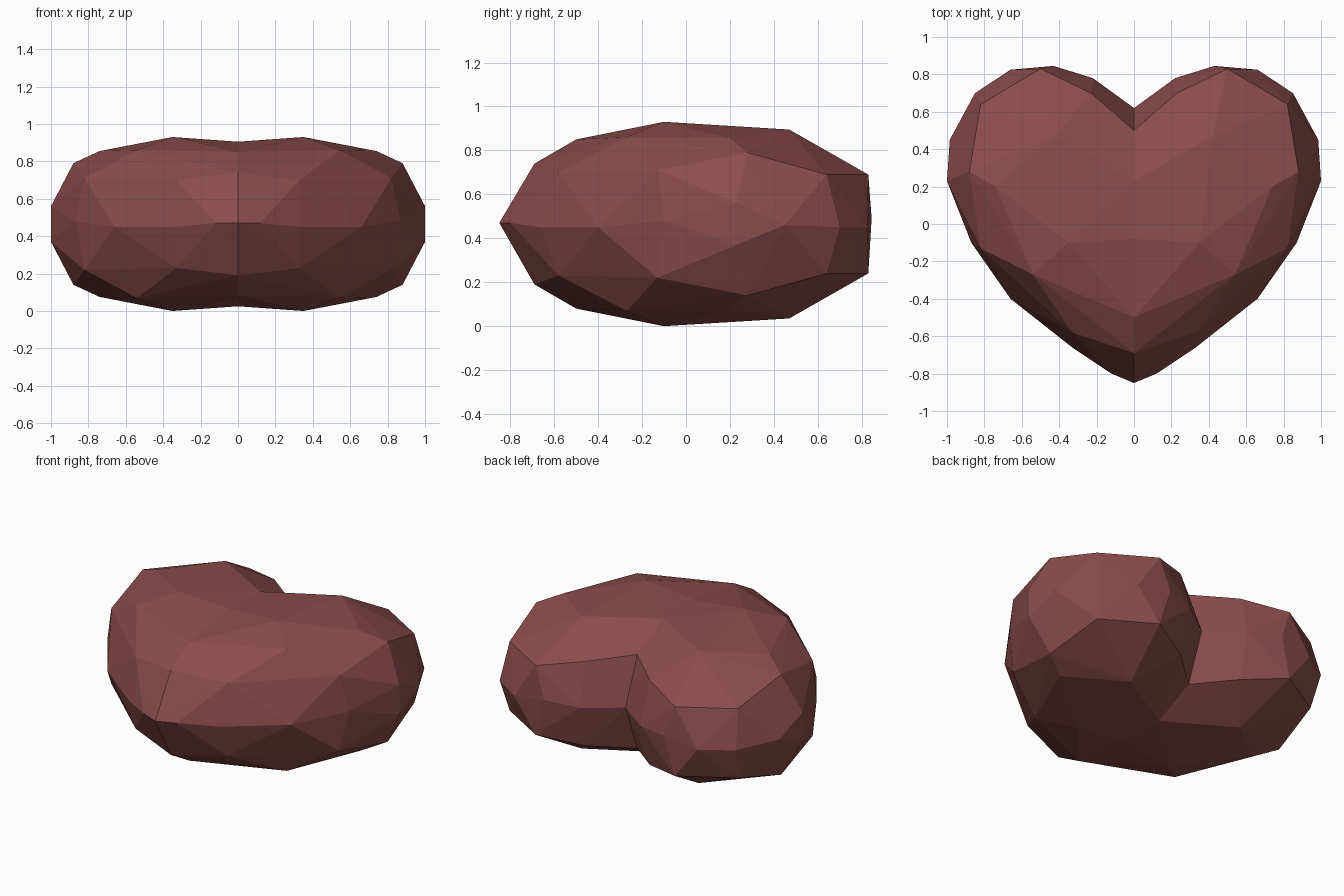
import bpy
import bmesh

cube = bpy.data.objects.get("Cube")
if cube:
    bpy.data.objects.remove(cube, do_unlink=True)

HEIGHT = 0.93

# Profile on the centre plane, from the front tip over the top to the cleft
centre_upper = [(0, -0.69, 0.74), (0, -0.50, 0.85), (0, -0.08, 0.905),
                (0, 0.23, 0.90), (0, 0.50, 0.77)]

# Corners of the rounded upper side of one lobe
lobe_upper = [(0.35, -0.10, 0.93), (0.42, 0.47, 0.895), (0.74, 0.20, 0.855),
              (0.88, 0.28, 0.79), (0.54, -0.27, 0.86), (0.82, -0.13, 0.71),
              (0.23, 0.70, 0.74), (0.50, 0.83, 0.69), (0.82, 0.64, 0.69),
              (0.33, -0.58, 0.70), (1.00, 0.23, 0.56)]

# Heart outline around the widest level
outline = [(0, -0.85, 0.47), (0.12, -0.80, 0.47), (0.33, -0.66, 0.45),
           (0.66, -0.40, 0.45), (0.87, -0.10, 0.48), (0.985, 0.45, 0.46),
           (0.85, 0.70, 0.45), (0.66, 0.825, 0.45), (0.43, 0.845, 0.49),
           (0.22, 0.78, 0.47), (0, 0.62, 0.47)]

# The underside repeats the upper side, turned over
upper = centre_upper + lobe_upper
lower = [(x, y, HEIGHT - z) for x, y, z in upper]

# Wrap one lobe in a faceted convex skin
bm = bmesh.new()
for co in upper + lower + outline:
    bm.verts.new(co)
bmesh.ops.convex_hull(bm, input=bm.verts)
bmesh.ops.recalc_face_normals(bm, faces=bm.faces)

# Open the inner wall so that the two lobes join along the centre
wall = [f for f in bm.faces if all(abs(v.co.x) < 1e-5 for v in f.verts)]
bmesh.ops.delete(bm, geom=wall, context='FACES')
loose = [v for v in bm.verts if not v.link_faces]
bmesh.ops.delete(bm, geom=loose, context='VERTS')
for f in bm.faces:
    f.smooth = False

mesh = bpy.data.meshes.new("heart")
bm.to_mesh(mesh)
bm.free()
heart = bpy.data.objects.new("heart", mesh)
bpy.context.collection.objects.link(heart)

# Mirror to make the second lobe
mirror = heart.modifiers.new("second_lobe", 'MIRROR')
mirror.use_axis = (True, False, False)
mirror.use_clip = True
mirror.merge_threshold = 0.001

# Dull red colour
colour = (0.26, 0.072, 0.072, 1.0)
red = bpy.data.materials.new("dull red")
red.use_nodes = True
red.diffuse_color = colour
bsdf = next(n for n in red.node_tree.nodes if n.type == 'BSDF_PRINCIPLED')
bsdf.inputs["Base Color"].default_value = colour
bsdf.inputs["Roughness"].default_value = 0.7
mesh.materials.append(red)
